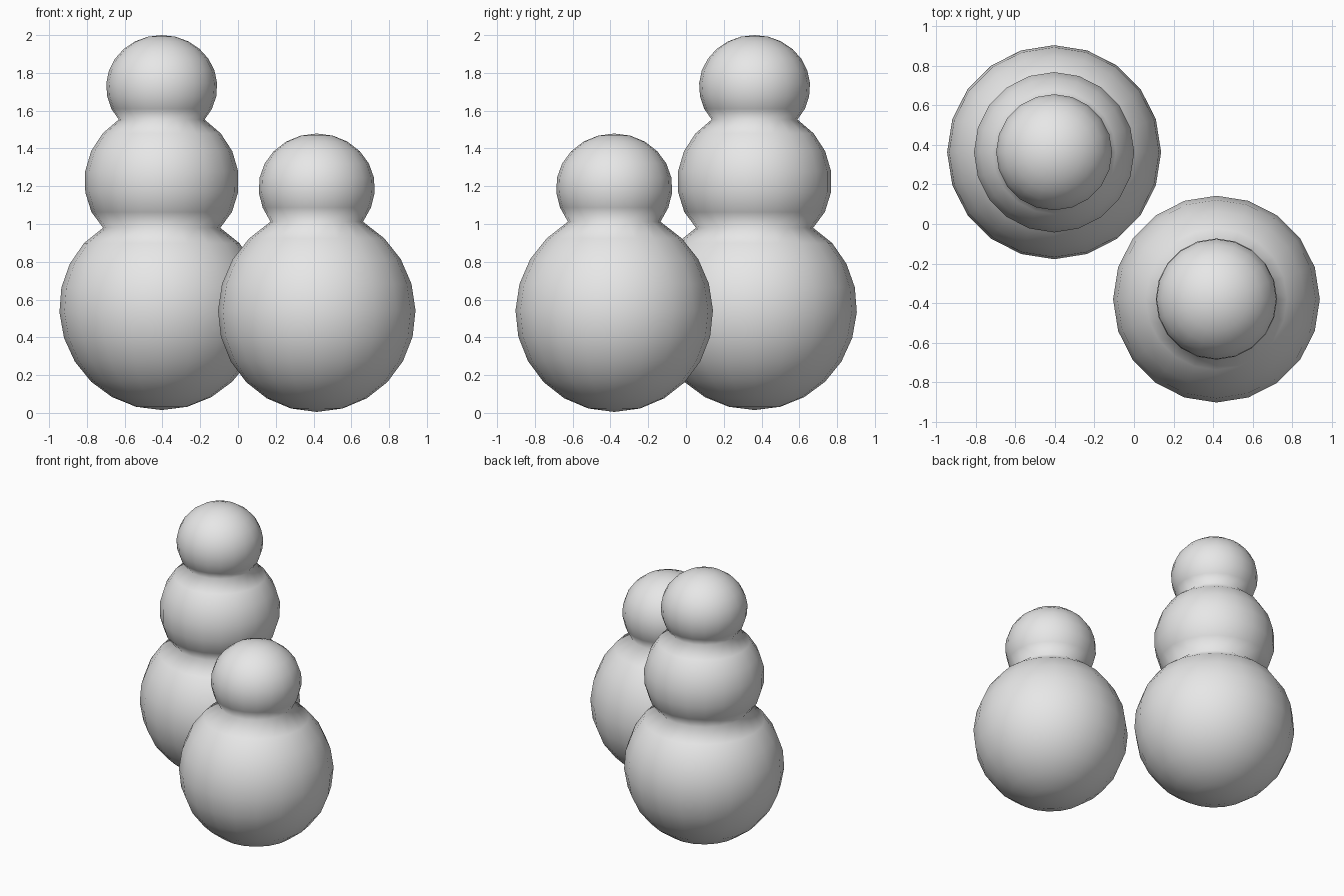
import bpy, bmesh
from math import sin, cos, acos, pi, tau
from mathutils import Vector

cube = bpy.data.objects.get("Cube")
if cube:
    bpy.data.objects.remove(cube)

SIDES = 20
RING_STEP = pi / 12

snow = bpy.data.materials.new("snow_grey")
snow.use_nodes = True
snow.diffuse_color = (0.8, 0.8, 0.8, 1)
snow.node_tree.nodes["Principled BSDF"].inputs["Base Color"].default_value = (0.8, 0.8, 0.8, 1)


def ball_arc(z, radius, half_low, half_high, low, high):
    """Profile of one ball, from latitude low to latitude high."""
    steps = max(2, round((high - low) / RING_STEP))
    points = []
    for i in range(steps + 1):
        a = low + (high - low) * i / steps
        half = half_high if a > 0 else half_low
        points.append((radius * cos(a), z + half * sin(a)))
    return points


def stacked_figure(name, x, y, balls, necks):
    """Lathe stacked balls into one skin, joined at narrow necks (radius, height)."""
    profile = []
    for i, (z, r, low_half, high_half) in enumerate(balls):
        low = -acos(necks[i - 1][0] / r) if i else -pi / 2
        high = acos(necks[i][0] / r) if i < len(necks) else pi / 2
        arc = ball_arc(z, r, low_half, high_half, low, high)
        if i:
            arc = arc[1:]               # the neck ring is shared
        if i < len(necks):
            arc[-1] = necks[i]
        profile += arc

    bm = bmesh.new()
    verts = [bm.verts.new((r, 0, z)) for r, z in profile]
    edges = [bm.edges.new(pair) for pair in zip(verts, verts[1:])]
    bmesh.ops.spin(bm, geom=verts + edges, cent=Vector(), axis=(0, 0, 1),
                   angle=tau, steps=SIDES)
    bmesh.ops.remove_doubles(bm, verts=bm.verts, dist=0.001)
    bmesh.ops.recalc_face_normals(bm, faces=bm.faces)
    for face in bm.faces:
        face.smooth = True
    mesh = bpy.data.meshes.new(name)
    bm.to_mesh(mesh)
    bm.free()
    mesh.materials.append(snow)
    obj = bpy.data.objects.new(name, mesh)
    obj.location = (x, y, 0)
    bpy.context.collection.objects.link(obj)


# Each ball: centre height, radius, lower and upper half height
stacked_figure("tall_snowman", -0.404, 0.363,
               [(0.56, 0.542, 0.545, 0.52),
                (1.225, 0.409, 0.39, 0.395),
                (1.728, 0.294, 0.28, 0.272)],
               [(0.31, 0.98), (0.227, 1.553)])
stacked_figure("short_snowman", 0.417, -0.38,
               [(0.53, 0.523, 0.525, 0.54),
                (1.193, 0.308, 0.29, 0.286)],
               [(0.245, 1.012)])
